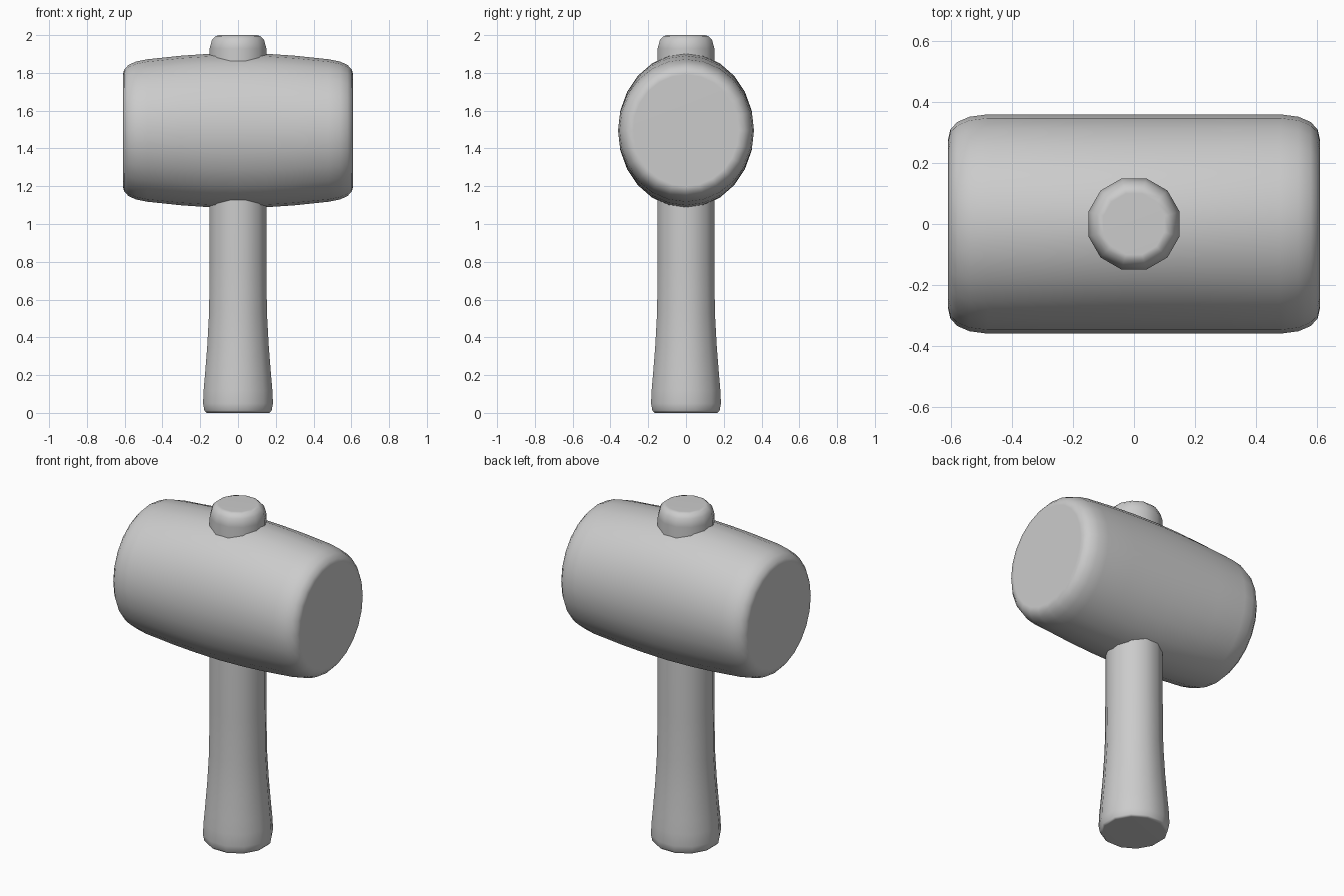
import bpy, bmesh, math
from mathutils import Matrix, Vector

if "Cube" in bpy.data.objects:
    bpy.data.objects.remove(bpy.data.objects["Cube"], do_unlink=True)

GREY = (0.6, 0.6, 0.6, 1)
mat = bpy.data.materials.new("plain grey")
mat.use_nodes = True
mat.diffuse_color = GREY
mat.node_tree.nodes["Principled BSDF"].inputs["Base Color"].default_value = GREY


def loft(name, rings, sides, transform, phase=0.0):
    """Skin elliptical rings (height, radius_a, radius_b) stacked along local z."""
    bm = bmesh.new()
    loops = []
    for h, a, b in rings:
        angles = [math.tau * (i + phase) / sides for i in range(sides)]
        loops.append([bm.verts.new(transform @ Vector((a * math.cos(t), b * math.sin(t), h)))
                      for t in angles])
    for low, high in zip(loops, loops[1:]):
        for i in range(sides):
            j = (i + 1) % sides
            bm.faces.new((low[i], low[j], high[j], high[i]))
    bm.faces.new(loops[0][::-1])
    bm.faces.new(loops[-1])
    bmesh.ops.recalc_face_normals(bm, faces=bm.faces)
    mesh = bpy.data.meshes.new(name)
    bm.to_mesh(mesh)
    bm.free()
    mesh.materials.append(mat)
    obj = bpy.data.objects.new(name, mesh)
    bpy.context.collection.objects.link(obj)
    bpy.ops.object.select_all(action='DESELECT')
    obj.select_set(True)
    bpy.context.view_layer.objects.active = obj
    bpy.ops.object.shade_smooth_by_angle(angle=math.radians(50))
    # Keep the flat ends even while the rounded rims stay soft
    weighted = obj.modifiers.new("even_normals", 'WEIGHTED_NORMAL')
    weighted.keep_sharp = True
    return obj


# Handle: flared grip, straight shaft and rounded top knob
handle = [(0, .165), (.012, .178), (.05, .185), (.12, .182), (.2, .175), (.35, .163),
          (.53, .153), (.8, .15), (1.93, .15), (1.975, .138), (1.995, .118), (2, .1)]
grow = 1 / math.cos(math.radians(15))
loft("handle", [(z, r * grow, r * grow) for z, r in handle], 12, Matrix.Identity(4), 0.5)

# Head: barrel lying along x, bulging in height only, mirrored about the middle
half = [(.15, .36, .406), (.3, .36, .396), (.48, .36, .377), (.54, .352, .365),
        (.58, .335, .347), (.603, .31, .322), (.61, .28, .295)]
head = [(-x, y, z) for x, y, z in reversed(half)] + [(0, .36, .41)] + half
lay_down = Matrix.Translation((0, 0, 1.495)) @ Matrix(
    ((0, 0, 1, 0), (1, 0, 0, 0), (0, 1, 0, 0), (0, 0, 0, 1)))
loft("head", head, 24, lay_down)
